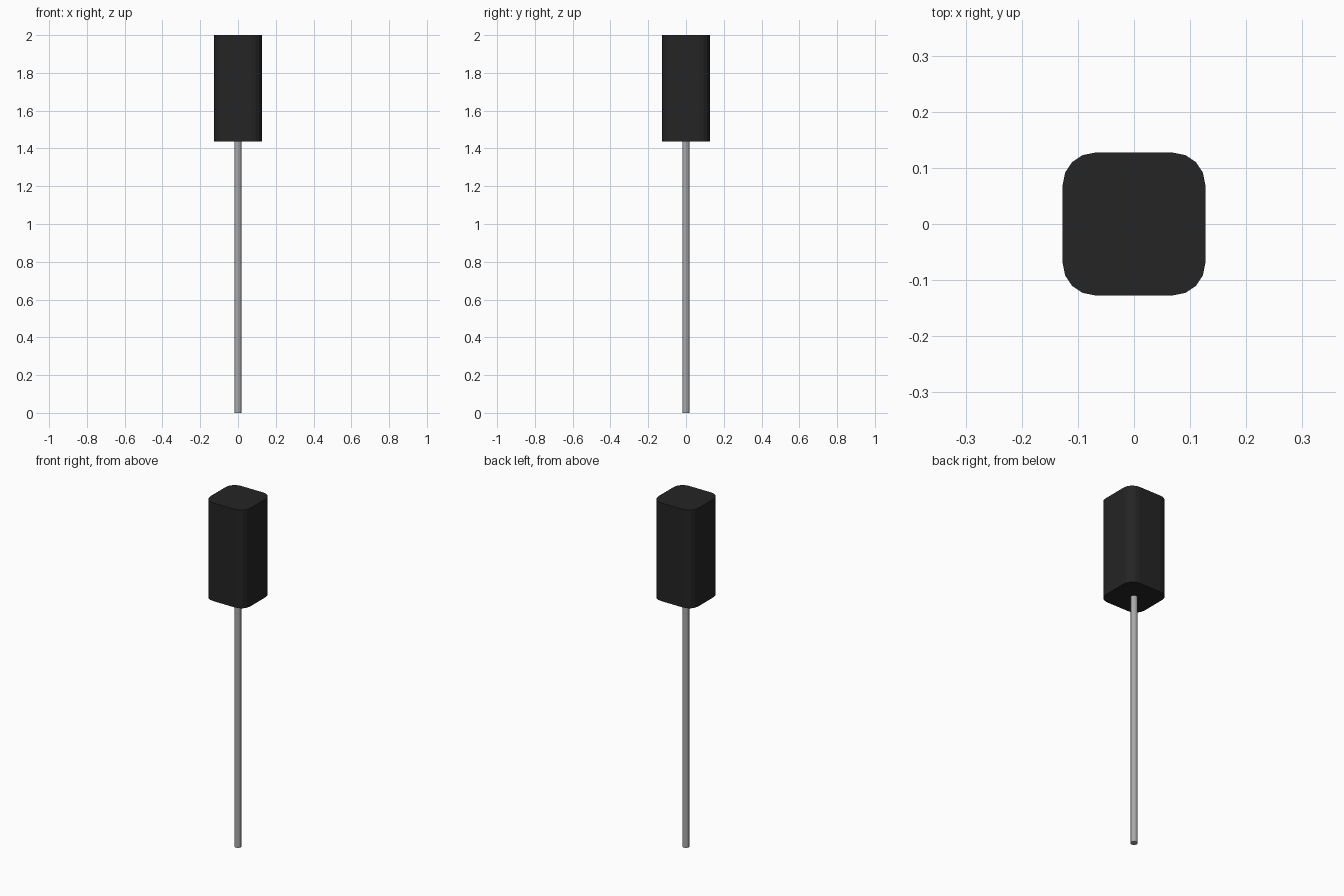
import bpy, bmesh
from math import cos, sin, pi

if "Cube" in bpy.data.objects:
    bpy.data.objects.remove(bpy.data.objects["Cube"])


def prism(name, outline, z0, z1, color=None):
    bm = bmesh.new()
    face = bm.faces.new([bm.verts.new((x, y, z0)) for x, y in outline])
    top = bmesh.ops.extrude_face_region(bm, geom=[face], use_keep_orig=True)
    bmesh.ops.translate(bm, vec=(0, 0, z1 - z0),
                        verts=[g for g in top["geom"] if isinstance(g, bmesh.types.BMVert)])
    bmesh.ops.recalc_face_normals(bm, faces=bm.faces)
    mesh = bpy.data.meshes.new(name)
    bm.to_mesh(mesh)
    bm.free()
    obj = bpy.data.objects.new(name, mesh)
    bpy.context.collection.objects.link(obj)
    if color:
        mat = bpy.data.materials.new(name + "_material")
        mat.diffuse_color = color
        mat.use_nodes = True
        mat.node_tree.nodes["Principled BSDF"].inputs["Base Color"].default_value = mat.diffuse_color
        mesh.materials.append(mat)
    return obj


# Rounded square outline, four segments per corner
HALF, RADIUS, SEGS = 0.127, 0.057, 4
c = HALF - RADIUS
square = []
for q, (sx, sy) in enumerate([(1, 1), (-1, 1), (-1, -1), (1, -1)]):
    for i in range(SEGS + 1):
        a = (q + i / SEGS) * pi / 2
        square.append((sx * c + RADIUS * cos(a), sy * c + RADIUS * sin(a)))

# Dark handle block
prism("handle", square, 1.437, 2.0, (0.018, 0.018, 0.018, 1))

# Slim metal rod, ending just inside the handle
SIDES = 12
circle = [(0.019 * cos(2 * pi * i / SIDES), 0.019 * sin(2 * pi * i / SIDES)) for i in range(SIDES)]
rod = prism("rod", circle, 0.0, 1.45, (0.4, 0.4, 0.4, 1))

# Smooth shading around the rod, sharp at its ends
bpy.context.view_layer.objects.active = rod
rod.select_set(True)
bpy.ops.object.shade_smooth_by_angle()
